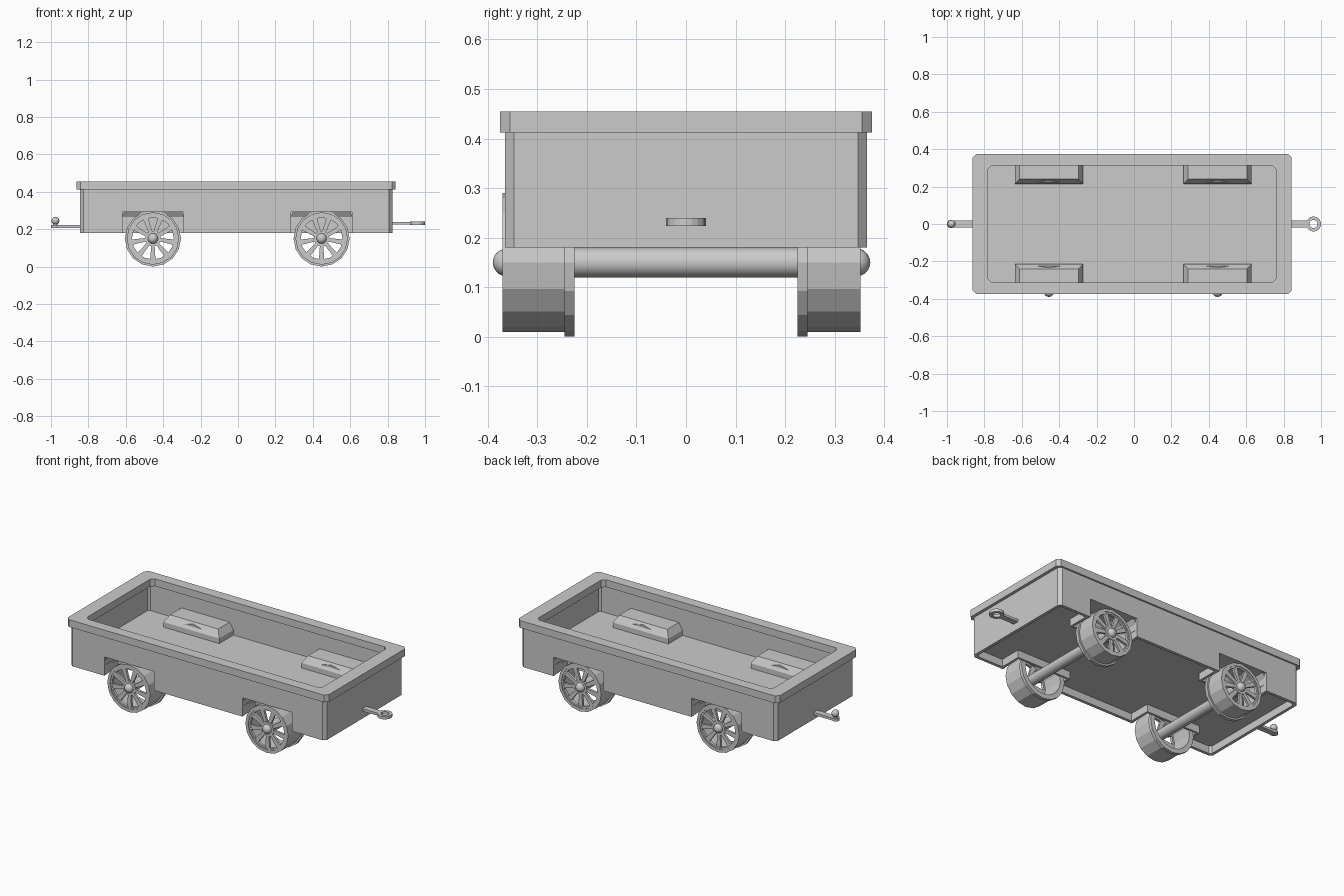
import bpy, bmesh, math

if "Cube" in bpy.data.objects:
    bpy.data.objects.remove(bpy.data.objects["Cube"])

CX = -0.01            # centre of the wagon body along x
WHEEL_X = (-0.455, 0.447)
AXLE_Z = 0.15

grey = bpy.data.materials.new("plain grey")
grey.diffuse_color = (0.6, 0.6, 0.6, 1)
grey.use_nodes = True
grey.node_tree.nodes["Principled BSDF"].inputs["Base Color"].default_value = grey.diffuse_color


def finish(bm, name, smooth=False):
    bmesh.ops.recalc_face_normals(bm, faces=bm.faces[:])
    me = bpy.data.meshes.new(name)
    bm.to_mesh(me)
    bm.free()
    ob = bpy.data.objects.new(name, me)
    bpy.context.collection.objects.link(ob)
    me.materials.append(grey)
    if smooth:
        for p in me.polygons:
            p.use_smooth = True
    return ob


def chamfered(hx, hy, c):
    """Outline of a rectangle with cut corners."""
    return [(CX + x, y) for x, y in (
        (hx, -hy + c), (hx, hy - c), (hx - c, hy), (-hx + c, hy),
        (-hx, hy - c), (-hx, -hy + c), (-hx + c, -hy), (hx - c, -hy))]


def circle(r, n):
    return [(r * math.cos(2 * math.pi * i / n), r * math.sin(2 * math.pi * i / n))
            for i in range(n)]


def hollow(bm, outer, inner, lo, hi, place):
    """Closed frame between two outlines; place maps (u, v, w) to a point."""
    loops = [[bm.verts.new(place(u, v, w)) for u, v in pts]
             for pts, w in ((outer, lo), (outer, hi), (inner, hi), (inner, lo))]
    n = len(outer)
    for k in range(4):
        a, b = loops[k], loops[(k + 1) % 4]
        for i in range(n):
            j = (i + 1) % n
            bm.faces.new((a[i], a[j], b[j], b[i]))


def prism(bm, pts, lo, hi, place):
    a = [bm.verts.new(place(u, v, lo)) for u, v in pts]
    b = [bm.verts.new(place(u, v, hi)) for u, v in pts]
    bm.faces.new(a)
    bm.faces.new(b)
    for i in range(len(pts)):
        j = (i + 1) % len(pts)
        bm.faces.new((a[i], a[j], b[j], b[i]))


def flat(u, v, w):
    return (u, v, w)


def box(name, x0, x1, y0, y1, z0, z1):
    bm = bmesh.new()
    prism(bm, [(x0, y0), (x1, y0), (x1, y1), (x0, y1)], z0, z1, flat)
    return finish(bm, name)


# Body: side walls, top rim and raised floor
bm = bmesh.new()
hollow(bm, chamfered(0.835, 0.365, 0.018), chamfered(0.817, 0.347, 0.012), 0.18, 0.412, flat)
walls = finish(bm, "side_walls")
bm = bmesh.new()
hollow(bm, chamfered(0.853, 0.375, 0.02), chamfered(0.77, 0.312, 0.02), 0.412, 0.455, flat)
finish(bm, "top_rim")
bm = bmesh.new()
prism(bm, chamfered(0.822, 0.352, 0.013), 0.225, 0.24, flat)
floor = finish(bm, "floor")


def wheel_arch(cx, s):
    """Box with sloped shoulders covering a wheel opening."""
    bm = bmesh.new()
    rows = []
    for z, hx, y in ((0.18, 0.182, 0.215), (0.27, 0.182, 0.215), (0.31, 0.157, 0.24)):
        rows.append([bm.verts.new((cx + u, s * v, z)) for u, v in
                     ((-hx, 0.352), (-hx, y), (hx, y), (hx, 0.352))])
    for a, b in zip(rows, rows[1:]):
        for i in range(3):
            bm.faces.new((a[i], a[i + 1], b[i + 1], b[i]))
    bm.faces.new(rows[-1])
    ob = finish(bm, "wheel_arch")
    # outward means away from the cavity: the top face must point up
    if ob.data.polygons[-1].normal.z < 0:
        ob.data.flip_normals()
    m = ob.modifiers.new("thickness", 'SOLIDIFY')
    m.thickness, m.offset = 0.018, -1


def wheel(cx, s):
    """Spoked face, hollow tread, larger inner flange and domed hub."""
    def place(u, v, w):
        return (cx + u, s * w, AXLE_Z + v)
    face = 0.37 if s < 0 else 0.352
    bm = bmesh.new()
    hollow(bm, circle(0.14, 16), circle(0.122, 16), 0.245, face, place)
    finish(bm, "wheel_tread")
    bm = bmesh.new()
    hollow(bm, circle(0.15, 16), circle(0.122, 16), 0.225, 0.245, place)
    finish(bm, "wheel_flange")
    bm = bmesh.new()
    prism(bm, circle(0.042, 18), face - 0.022, face - 0.004, place)
    count = 9
    for i in range(count):
        a = 2 * math.pi * (i + 0.5) / count + math.pi / 2
        c, d = math.cos(a), math.sin(a)
        pts = [(r * c - t * d, r * d + t * c) for r, t in
               ((0.035, -0.009), (0.128, -0.015), (0.128, 0.015), (0.035, 0.009))]
        prism(bm, pts, face - 0.02, face - 0.006, place)
    hollow(bm, circle(0.13, 16), circle(0.112, 16), face - 0.02, face - 0.004, place)
    finish(bm, "wheel_spokes")
    bm = bmesh.new()
    bmesh.ops.create_uvsphere(bm, u_segments=16, v_segments=10, radius=0.028)
    hub = finish(bm, "wheel_hub", True)
    hub.location = (cx, s * (face - 0.008), AXLE_Z)


# Wheels, arches and the openings cut for them
for x in WHEEL_X:
    for s in (-1, 1):
        wheel_arch(x, s)
        wheel(x, s)
        cutter = box("arch_cutter", x - 0.163, x + 0.163,
                     min(s * 0.234, s * 0.45), max(s * 0.234, s * 0.45), 0.1, 0.291)
        cutter.hide_render = True
        cutter.hide_viewport = True
        for ob in (walls, floor):
            m = ob.modifiers.new("arch_opening", 'BOOLEAN')
            m.operation, m.object, m.solver = 'DIFFERENCE', cutter, 'EXACT'
    # Axle joining the two hubs
    bm = bmesh.new()
    prism(bm, circle(0.03, 16), -0.355, 0.34, lambda u, v, w: (x + u, w, AXLE_Z + v))
    finish(bm, "axle", True)
    bpy.context.view_layer.objects.active = bpy.data.objects[-1]

for ob in bpy.data.objects:
    if ob.name.startswith(("axle", "wheel_hub")):
        bpy.ops.object.select_all(action='DESELECT')
        ob.select_set(True)
        bpy.context.view_layer.objects.active = ob
        bpy.ops.object.shade_smooth_by_angle()

# Ring hitch at the +x end
box("ring_hitch_bar", 0.82, 0.935, -0.018, 0.018, 0.224, 0.239)
bm = bmesh.new()
hollow(bm, circle(0.04, 20), circle(0.022, 20), 0.223, 0.24,
       lambda u, v, w: (0.96 + u, v, w))
finish(bm, "ring_hitch_eye")

# Ball hitch at the -x end
box("ball_hitch_bar", -0.978, -0.842, -0.018, 0.018, 0.207, 0.222)
for name, r, lo, hi in (("ball_hitch_plate", 0.022, 0.207, 0.222),
                        ("ball_hitch_stem", 0.012, 0.222, 0.24)):
    bm = bmesh.new()
    prism(bm, circle(r, 16), lo, hi, lambda u, v, w: (-0.978 + u, v, w))
    finish(bm, name)
bm = bmesh.new()
bmesh.ops.create_uvsphere(bm, u_segments=16, v_segments=10, radius=0.021)
ball = finish(bm, "ball_hitch_ball", True)
ball.location = (-0.976, 0, 0.245)
